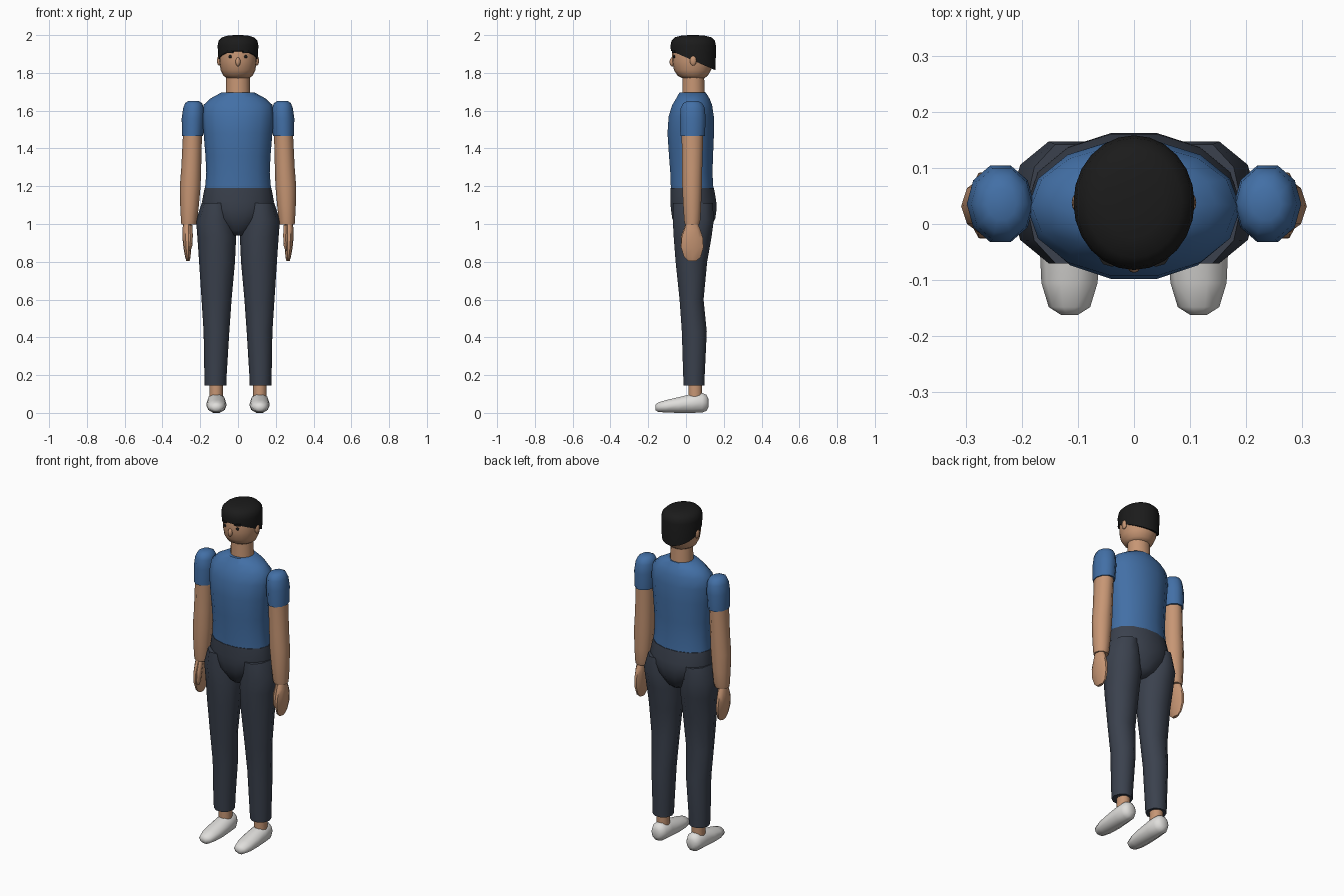
import bpy, bmesh, math
from mathutils import Vector


def material(name, rgb):
    m = bpy.data.materials.new(name)
    m.diffuse_color = (*rgb, 1)
    return m


SHIRT = material("blue_shirt", (0.055, 0.16, 0.38))
PANTS = material("dark_slate", (0.043, 0.053, 0.075))
SKIN = material("skin", (0.57, 0.305, 0.175))
HAIR = material("black_hair", (0.011, 0.011, 0.011))
SHOE = material("off_white", (0.74, 0.73, 0.71))


def finish(name, bm, mat, angle=50):
    bmesh.ops.recalc_face_normals(bm, faces=bm.faces)
    me = bpy.data.meshes.new(name)
    bm.to_mesh(me)
    bm.free()
    ob = bpy.data.objects.new(name, me)
    bpy.context.collection.objects.link(ob)
    me.materials.append(mat)
    bpy.ops.object.select_all(action='DESELECT')
    ob.select_set(True)
    bpy.context.view_layer.objects.active = ob
    bpy.ops.object.shade_smooth_by_angle(angle=math.radians(angle))
    return ob


def loft(name, mat, rings, n=10, side=1, along='z', slant=None):
    """Rings are (level, x0, x1, a0, a1): extents in x and in the other cross axis."""
    bm = bmesh.new()
    loops = []
    ky = max(math.sin(2 * math.pi * i / n) for i in range(n))
    for k, (lv, x0, x1, a0, a1) in enumerate(rings):
        loop = []
        for i in range(n):
            t = 2 * math.pi * i / n
            x = side * ((x0 + x1) / 2 + (x1 - x0) / 2 * math.cos(t))
            a = (a0 + a1) / 2 + (a1 - a0) / 2 * math.sin(t) / ky
            z = lv
            if slant and k == 0:
                z += slant * a
            loop.append(bm.verts.new((x, a, z) if along == 'z' else (x, lv, a)))
        loops.append(loop)
    for p, q in zip(loops, loops[1:]):
        for i in range(n):
            j = (i + 1) % n
            bm.faces.new((p[i], p[j], q[j], q[i]))
    bm.faces.new(loops[0])
    bm.faces.new(loops[-1])
    return finish(name, bm, mat)


def ball(name, mat, c, r, seg=12):
    bm = bmesh.new()
    bmesh.ops.create_uvsphere(bm, u_segments=seg, v_segments=8, radius=1)
    for v in bm.verts:
        v.co = Vector(c) + Vector((v.co.x * r[0], v.co.y * r[1], v.co.z * r[2]))
    return finish(name, bm, mat)


# Shirt body
loft("shirt_torso", SHIRT, [
    (1.185, -.175, .175, -.08, .145), (1.27, -.168, .168, -.083, .14),
    (1.36, -.172, .172, -.09, .143), (1.48, -.182, .182, -.098, .148),
    (1.57, -.19, .19, -.092, .147), (1.63, -.183, .183, -.073, .138),
    (1.665, -.145, .145, -.052, .124), (1.695, -.09, .09, -.035, .105)], n=14)

# Hips
loft("pelvis", PANTS, [
    (.94, -.035, .035, -.01, .09), (.965, -.075, .075, -.04, .125),
    (1.03, -.15, .15, -.073, .155), (1.08, -.185, .185, -.08, .162),
    (1.12, -.19, .19, -.083, .16), (1.19, -.177, .177, -.083, .148)], n=14)

# Neck and head
loft("neck", SKIN, [(1.68, -.065, .065, -.02, .1), (1.80, -.062, .062, -.017, .095)], n=14)
loft("head", SKIN, [
    (1.77, -.055, .055, -.015, .095), (1.785, -.078, .078, -.044, .115),
    (1.815, -.092, .092, -.064, .133), (1.86, -.099, .099, -.073, .145),
    (1.91, -.1, .1, -.073, .148), (1.96, -.09, .09, -.06, .14),
    (1.985, -.06, .06, -.02, .1)], n=20)
loft("hair", HAIR, [
    (1.882, -.104, .104, -.08, .157), (1.945, -.108, .108, -.082, .158),
    (1.97, -.103, .103, -.077, .153), (1.988, -.085, .085, -.06, .135),
    (1.997, -.055, .055, -.025, .1), (2.0, -.02, .02, .015, .06)], n=24, slant=-.435)
ball("nose", SKIN, (0, -.073, 1.858), (.013, .014, .024))

for s, tag in ((-1, "left"), (1, "right")):
    # Face details
    ball(tag + "_ear", SKIN, (s * .1, .038, 1.865), (.011, .018, .027))
    ball(tag + "_eye", HAIR, (s * .04, -.062, 1.886), (.011, .006, .008))
    loft(tag + "_eyebrow", HAIR, [(1.906, .018, .06, -.074, -.045),
                                  (1.918, .016, .062, -.076, -.045)], n=8, side=s)
    # Sleeve, arm, hand and thumb
    loft(tag + "_sleeve", SHIRT, [
        (1.465, .185, .297, -.03, .1), (1.56, .178, .298, -.032, .104),
        (1.615, .181, .29, -.028, .099), (1.64, .19, .28, -.015, .085),
        (1.652, .21, .262, .008, .062)], side=s)
    loft(tag + "_arm", SKIN, [
        (.998, .22, .3, -.006, .07), (1.02, .216, .302, -.01, .076),
        (1.10, .207, .306, -.015, .08), (1.2, .198, .308, -.02, .084),
        (1.3, .195, .3, -.02, .086), (1.5, .19, .29, -.024, .092)], side=s)
    loft(tag + "_hand", SKIN, [
        (.805, .256, .274, .012, .055), (.825, .251, .28, -.01, .078),
        (.875, .248, .289, -.026, .092), (.925, .246, .294, -.024, .09),
        (.97, .245, .294, -.01, .076), (1.005, .246, .29, .002, .062)], side=s)
    loft(tag + "_thumb", SKIN, [
        (.86, .25, .26, -.018, -.004), (.885, .242, .264, -.028, .008),
        (.94, .239, .266, -.025, .014), (.995, .242, .268, -.004, .03)], n=8, side=s)
    # Trouser leg, ankle and shoe
    loft(tag + "_leg", PANTS, [
        (.145, .062, .176, -.012, .098), (.20, .06, .178, -.015, .099),
        (.43, .046, .182, -.022, .11), (.60, .034, .193, -.034, .093),
        (.80, .016, .206, -.055, .112), (.93, .01, .215, -.065, .135),
        (1.02, .02, .222, -.07, .147), (1.11, .042, .192, -.07, .142)], side=s)
    loft(tag + "_ankle", SKIN, [(.08, .08, .152, .012, .085),
                                (.17, .08, .152, .012, .085)], side=s)
    loft(tag + "_shoe", SHOE, [
        (-.162, .1, .13, .015, .043), (-.148, .078, .152, .005, .055),
        (-.105, .065, .165, .002, .068), (-.04, .06, .168, 0, .083),
        (.03, .062, .167, 0, .1), (.085, .065, .164, .002, .106),
        (.108, .078, .152, .01, .096), (.118, .095, .135, .03, .075)], side=s, along='y')
